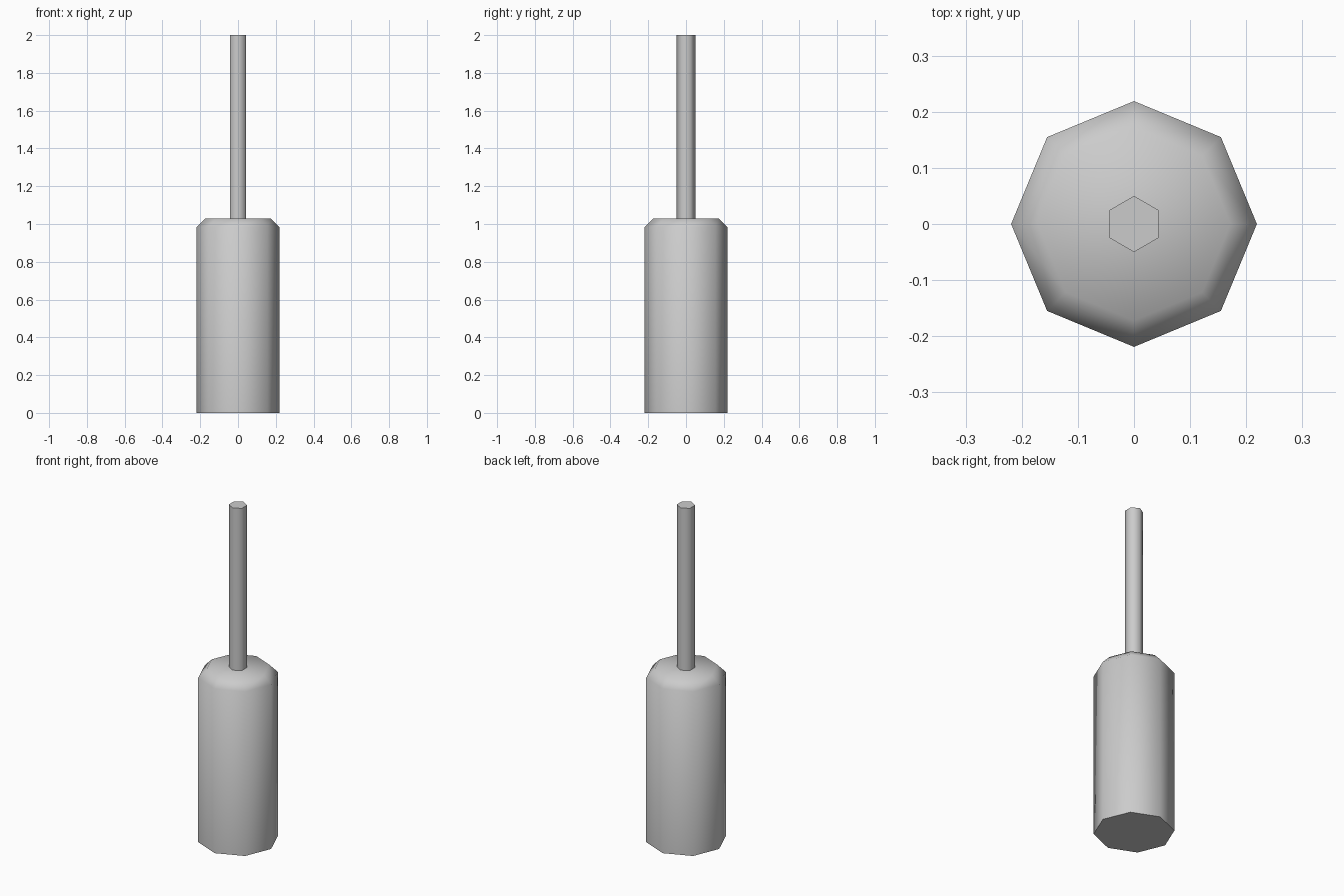
import bpy, bmesh
from math import cos, sin, tau, radians

if "Cube" in bpy.data.objects:
    bpy.data.objects.remove(bpy.data.objects["Cube"])


def prism(name, sides, rings, start):
    """Closed lathe of (radius, z) rings with the given number of sides."""
    bm = bmesh.new()
    loops = [[bm.verts.new((r * cos(start + tau * i / sides),
                            r * sin(start + tau * i / sides), z))
              for i in range(sides)] for r, z in rings]
    for low, high in zip(loops, loops[1:]):
        for i in range(sides):
            j = (i + 1) % sides
            bm.faces.new((low[i], low[j], high[j], high[i]))
    bm.faces.new(loops[0][::-1])
    bm.faces.new(loops[-1])
    mesh = bpy.data.meshes.new(name)
    bm.to_mesh(mesh)
    bm.free()
    obj = bpy.data.objects.new(name, mesh)
    bpy.context.collection.objects.link(obj)
    bpy.ops.object.select_all(action='DESELECT')
    obj.select_set(True)
    bpy.context.view_layer.objects.active = obj
    bpy.ops.object.shade_smooth_by_angle(angle=radians(65))
    return obj


# Octagonal handle with a chamfered shoulder
prism("handle", 8, [(0.219, 0), (0.219, 0.983), (0.172, 1.03)], 0)

# Hexagonal shaft, seated slightly into the handle
prism("shaft", 6, [(0.05, 1.0), (0.05, 2.0)], tau / 4)
